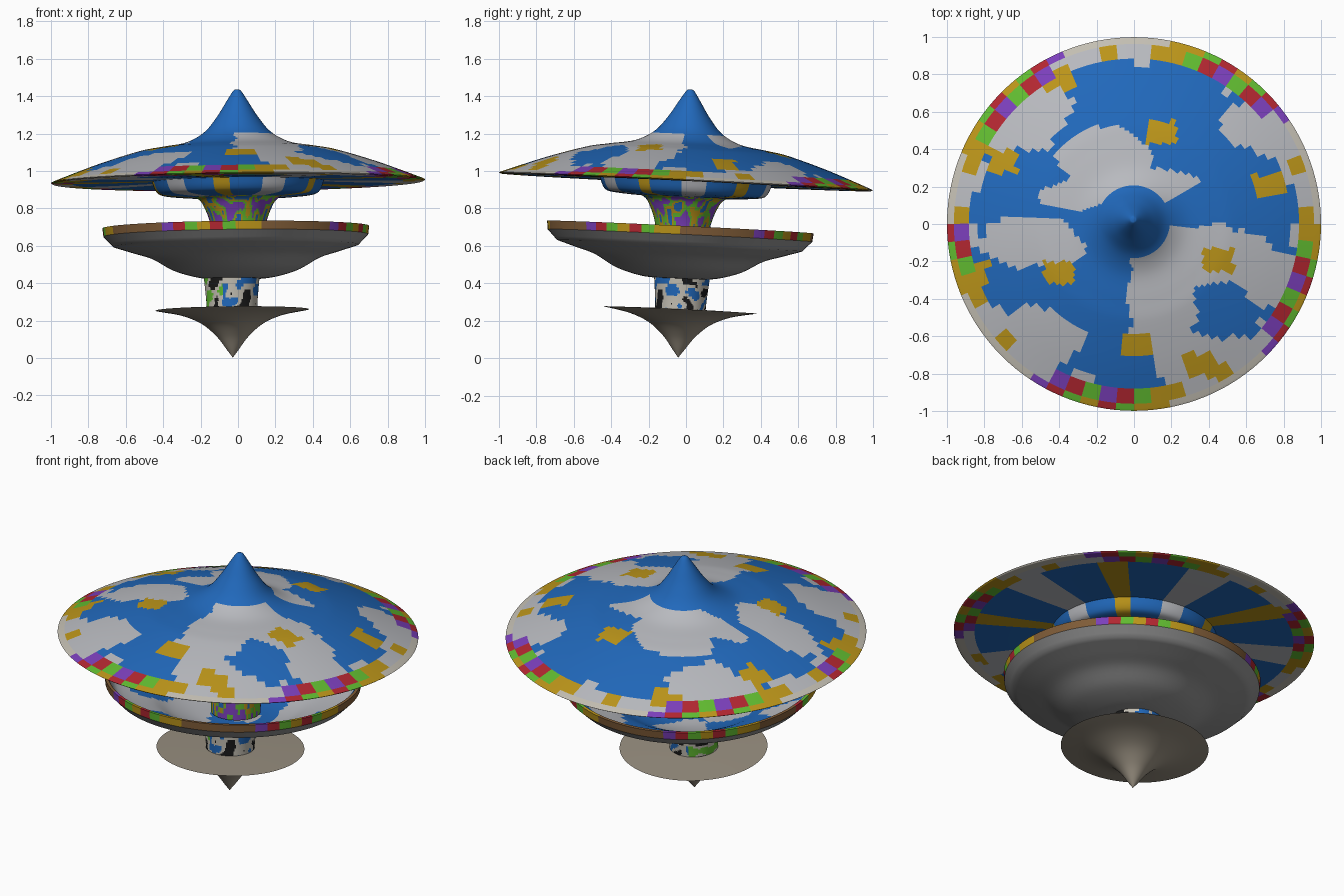
import bpy, bmesh, math, random
from mathutils import Vector, noise
from mathutils.geometry import interpolate_bezier

if "Cube" in bpy.data.objects:
    bpy.data.objects.remove(bpy.data.objects["Cube"])

random.seed(4)
TILT = (-0.048, -0.01, 0)
PALETTE = {
    "sky": (.015, .14, .50), "cloud": (.48, .49, .52), "gold": (.50, .30, .01),
    "red": (.45, .02, .03), "green": (.12, .50, .03), "purple": (.20, .05, .50),
    "cream": (.55, .52, .45), "grey": (.30, .30, .30), "sand": (.32, .28, .22),
    "black": (.01, .01, .01), "brown": (.22, .11, .04),
}
NAMES = list(PALETTE)
MATS = []
for n in NAMES:
    m = bpy.data.materials.new(n)
    m.diffuse_color = (*PALETTE[n], 1)
    m.use_nodes = True
    m.node_tree.nodes["Principled BSDF"].inputs["Base Color"].default_value = m.diffuse_color
    MATS.append(m)


def smooth_curve(pts, n):
    """Smooth (r, z) curve through the given points."""
    p = [Vector((r, z, 0)) for r, z in pts]
    out = []
    for i in range(len(p) - 1):
        a, b = p[i], p[i + 1]
        ta = (b - p[i - 1]) / 6 if i else (b - a) / 3
        tb = (p[i + 2] - a) / 6 if i + 2 < len(p) else (b - a) / 3
        lim = (b - a).length / 3
        ta = ta.normalized() * min(ta.length, lim)
        tb = tb.normalized() * min(tb.length, lim)
        out += interpolate_bezier(a, a + ta, b - tb, b, n + 1)[:n]
    return out + [p[-1]]


def lathe(name, centre, strands, seg=128):
    """Revolve strands (points, steps, colour function) that join at sharp corners."""
    bm = bmesh.new()
    for pts, n, colour in strands:
        rings = []
        for q in smooth_curve(pts, n):
            rings.append([bm.verts.new((q.x * math.cos(2 * math.pi * k / seg),
                                        q.x * math.sin(2 * math.pi * k / seg), q.y))
                          for k in range(seg)])
        for a, b in zip(rings, rings[1:]):
            for k in range(seg):
                j = (k + 1) % seg
                f = bm.faces.new((a[k], a[j], b[j], b[k]))
                c = f.calc_center_median()
                f.material_index = NAMES.index(colour(c))
    bmesh.ops.remove_doubles(bm, verts=bm.verts, dist=0.0003)
    bmesh.ops.recalc_face_normals(bm, faces=bm.faces)
    me = bpy.data.meshes.new(name)
    bm.to_mesh(me)
    bm.free()
    for m in MATS:
        me.materials.append(m)
    ob = bpy.data.objects.new(name, me)
    ob.location, ob.rotation_euler = centre, TILT
    bpy.context.collection.objects.link(ob)
    bpy.context.view_layer.objects.active = ob
    ob.select_set(True)
    bpy.ops.object.shade_smooth_by_angle(angle=math.radians(35))
    ob.select_set(False)


# Colour patterns
CLOUDS = [(-.55, -.1, .3, .14), (-.15, .35, .25, .16), (.05, .2, .3, .09), (.35, -.17, .38, .17),
          (.75, .52, .28, .16), (.15, -.45, .18, .3), (-.55, -.62, .28, .16), (-.6, .6, .25, .22),
          (.75, -.3, .2, .14), (-.3, .15, .22, .08), (.4, -.75, .3, .15)]
CHIPS = [(.15, .48), (.72, .2), (-.7, .33), (-.4, -.27), (.45, -.2), (.02, -.65),
         (.35, -.76), (-.86, -.25), (-.4, .78)]
RIM = ["red", "cream", "gold", "purple", "cream", "green", "cream", "gold"]


def confetti(c, ring):
    a = int((math.atan2(c.y, c.x) + math.pi) / (2 * math.pi) * 64)
    return RIM[(a * 5 + a // 7 + ring * 3) % len(RIM)]


def roof_colour(c):
    r = math.hypot(c.x, c.y)
    if r > .95:
        return confetti(c, 0)
    if r > .9 and confetti(c, 1) != "cream":
        return confetti(c, 1)
    if any(abs(c.x - x) < .08 and abs(c.y - y) < .06 for x, y in CHIPS):
        return "gold"
    wob = noise.noise(c * 7) * .5
    if r > .87 + wob * .1:
        return "cloud"
    return "cloud" if r > .2 and any(((c.x - x) / w) ** 2 + ((c.y - y) / h) ** 2 < 1 + wob
                                     for x, y, w, h in CLOUDS) else "sky"


def hub_colour(c):
    s = math.sin(5 * math.atan2(c.y, c.x) + 1)
    return "cloud" if s > .75 else "gold" if s < -.9 else "sky"


def under_colour(c):
    return roof_colour(c) if math.hypot(c.x, c.y) > .9 else hub_colour(c * .5)


def neck_colour(c):
    n = noise.noise(Vector((c.x * 22, c.y * 22, c.z * 9)))
    return "purple" if n < -.15 else "green" if n < .1 else "gold" if n < .3 else "sky"


def post_colour(c):
    n = noise.noise(Vector((c.x * 14, c.y * 14, c.z * 16 + 3)))
    return "black" if n > .15 else "cream" if n > -.2 else "sky" if c.x > -.05 else "green"


def plain(n):
    return lambda c: n


def bowl_in_colour(c):
    return "sky" if noise.noise(c * 4) > .15 else "cloud"


def bowl_rim_colour(c):
    k = confetti(c, 0)
    return "brown" if k == "cream" else k


# Wide pointed roof with a stepped hub underneath
lathe("roof", (0, 0, .945), [
    ([(0, .492), (.018, .487), (.05, .44), (.11, .345), (.18, .262), (.28, .208),
      (.42, .183), (.53, .163), (.75, .095), (.99, .005), (1, 0)], 6, roof_colour),
    ([(1, 0), (.99, -.006), (.75, -.006), (.46, 0)], 8, under_colour),
    ([(.46, 0), (.445, -.04), (.425, -.065), (.39, -.075), (.25, -.085), (0, -.085)], 4, hub_colour),
])

# Flared neck between roof and bowl
lathe("neck", (0, -.01, .86), [
    ([(.25, .01), (.205, -.015), (.178, -.06), (.155, -.12), (.142, -.19), (.138, -.37)], 6, neck_colour)])

# Shallow open bowl
lathe("bowl", (-.012, -.03, .70), [
    ([(0, -.22), (.2, -.22), (.34, -.185), (.45, -.13), (.64, -.07), (.695, 0)], 5, bowl_in_colour),
    ([(.695, 0), (.713, 0)], 1, bowl_rim_colour),
    ([(.713, 0), (.708, -.045)], 2, bowl_rim_colour),
    ([(.708, -.045), (.655, -.1)], 3, plain("grey")),
    ([(.655, -.1), (.55, -.133), (.45, -.165), (.34, -.227), (.23, -.262), (.14, -.275), (0, -.275)],
     5, plain("grey")),
])

# Short post between bowl and base
lathe("post", (-.032, -.03, .257), [
    ([(.134, -.01), (.138, .06), (.15, .185)], 8, post_colour)])

# Thin base disc tapering to a spinning tip
lathe("base", (-.03, -.03, .257), [
    ([(0, .006), (.2, .004), (.41, 0)], 6, plain("sand")),
    ([(.41, 0), (.27, -.028), (.165, -.073), (.085, -.142), (.03, -.215), (0, -.255)], 6, plain("sand")),
])
